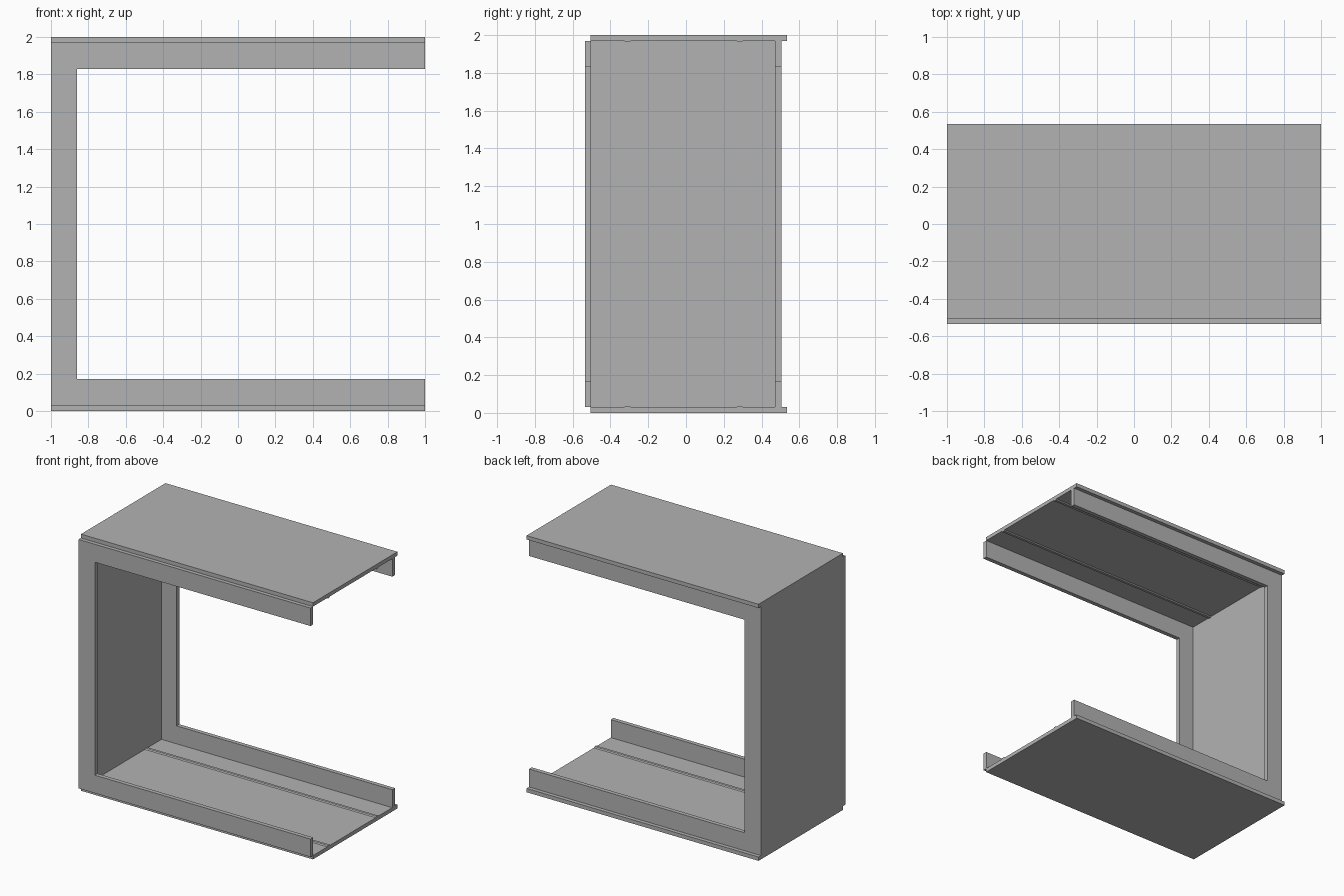
import bpy

if "Cube" in bpy.data.objects:
    bpy.data.objects.remove(bpy.data.objects["Cube"], do_unlink=True)

# Single grey finish
grey = bpy.data.materials.new("plain_grey")
grey.use_nodes = True
colour = (0.45, 0.45, 0.45, 1)
grey.diffuse_color = colour
grey.node_tree.nodes["Principled BSDF"].inputs["Base Color"].default_value = colour


def make(name, verts, faces):
    mesh = bpy.data.meshes.new(name)
    mesh.from_pydata(verts, [], faces)
    mesh.materials.append(grey)
    obj = bpy.data.objects.new(name, mesh)
    bpy.context.collection.objects.link(obj)
    return obj


def extrude(name, outline, place, start, end):
    """Sweep a counter-clockwise 2D outline between two depths."""
    n = len(outline)
    verts = [place(a, b, d) for d in (start, end) for a, b in outline]
    faces = [tuple(reversed(range(n))), tuple(range(n, 2 * n))]
    faces += [(i, (i + 1) % n, n + (i + 1) % n, n + i) for i in range(n)]
    return make(name, verts, faces)


def along_x(a, b, d):
    return (d, a, b)


def along_y(a, b, d):
    return (a, -d, b)


SKIN = 0.03      # slab thickness
RIM = 0.17       # rim height from the outside
RIB = 0.007      # rib height

# Slab profile with two shallow ribs on its inner side
profile = [(-0.505, 0), (0.535, 0), (0.535, SKIN)]
for y in (0.285, -0.31):
    profile += [(y + 0.018, SKIN), (y + 0.01, SKIN + RIB),
                (y - 0.01, SKIN + RIB), (y - 0.018, SKIN)]
profile.append((-0.505, SKIN))
extrude("bottom_slab", profile, along_x, -1, 1)
top = [(y, 2 - z) for y, z in reversed(profile)]
extrude("top_slab", top, along_x, -1, 1)

# C-shaped rims, the front one standing proud and the back one set in
c_shape = [(-1, SKIN), (1, SKIN), (1, RIM), (-0.86, RIM),
           (-0.86, 2 - RIM), (1, 2 - RIM), (1, 2 - SKIN), (-1, 2 - SKIN)]
extrude("front_rim", c_shape, along_y, 0.502, 0.535)
extrude("back_rim", c_shape, along_y, -0.505, -0.472)

# Closed end wall between the slabs and rims
wall = [(-0.505, SKIN), (0.475, SKIN), (0.475, 2 - SKIN), (-0.505, 2 - SKIN)]
extrude("end_wall", wall, along_x, -1, -0.99)
